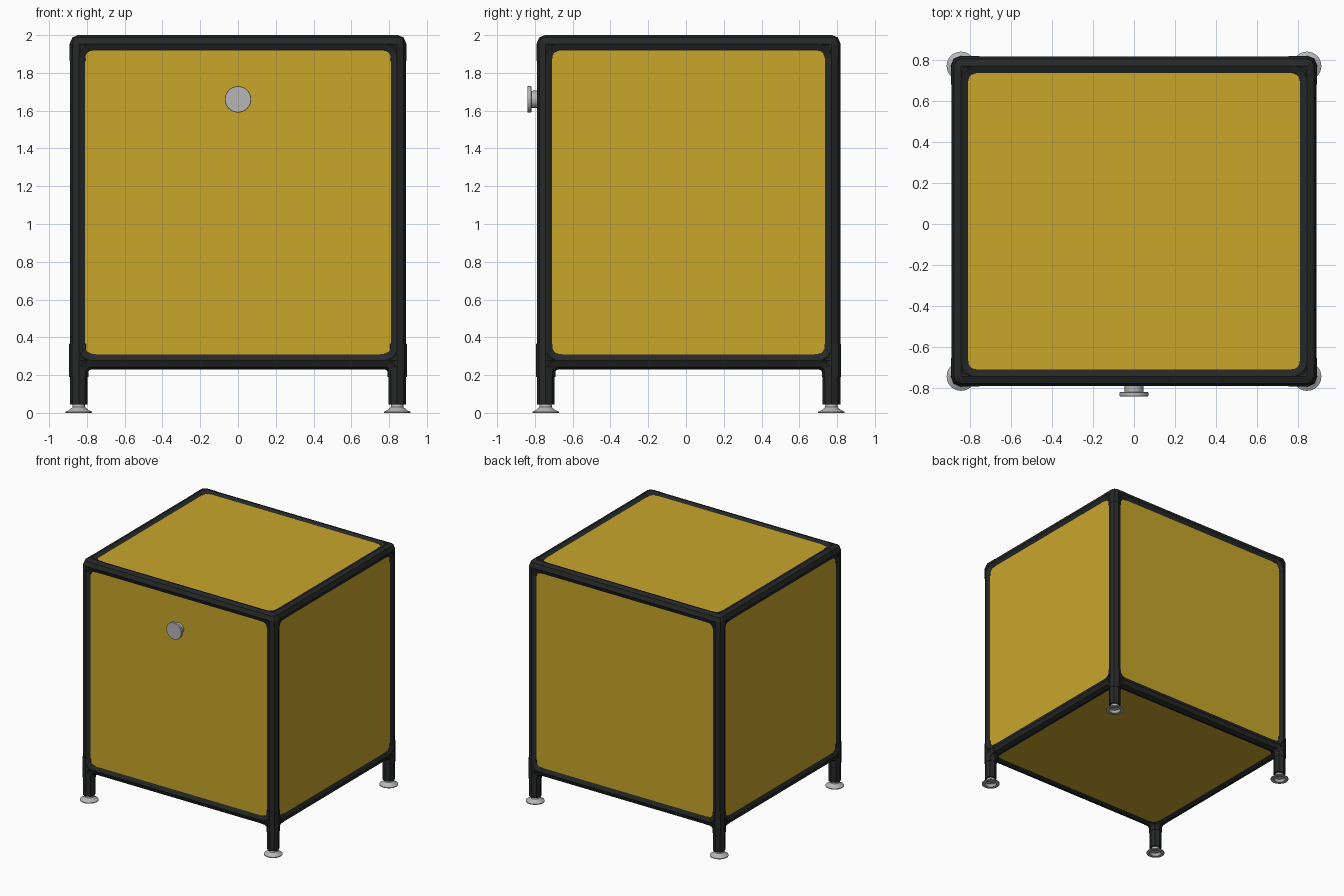
import bpy, bmesh, math
from mathutils import Vector, Matrix

default = bpy.data.objects.get("Cube")
if default:
    bpy.data.objects.remove(default, do_unlink=True)


def material(name, rgb, roughness):
    m = bpy.data.materials.new(name)
    m.use_nodes = True
    m.diffuse_color = (*rgb, 1)
    node = next(n for n in m.node_tree.nodes if n.type == 'BSDF_PRINCIPLED')
    node.inputs["Base Color"].default_value = (*rgb, 1)
    node.inputs["Roughness"].default_value = roughness
    return m


YELLOW = material("mustard yellow", (0.58, 0.38, 0.024), 0.5)
BLACK = material("frame black", (0.019, 0.02, 0.02), 0.5)
GREY = material("light grey", (0.47, 0.47, 0.47), 0.4)

# Frame centre lines and tube radius
X, Y0, Y1, Z0, Z1 = 0.843, -0.743, 0.77, 0.277, 1.953
R = 0.047
FLUSH = R * math.sqrt(0.5)      # panels meet the tubes on their diagonal edges
AXES = [Vector(a) for a in ((1, 0, 0), (0, 1, 0), (0, 0, 1))]


def finish(bm, name, mat, smooth=False):
    bmesh.ops.recalc_face_normals(bm, faces=bm.faces)
    mesh = bpy.data.meshes.new(name)
    bm.to_mesh(mesh)
    bm.free()
    mesh.materials.append(mat)
    ob = bpy.data.objects.new(name, mesh)
    bpy.context.collection.objects.link(ob)
    if smooth:
        bpy.ops.object.select_all(action='DESELECT')
        ob.select_set(True)
        bpy.context.view_layer.objects.active = ob
        bpy.ops.object.shade_smooth_by_angle(angle=math.radians(35))
    return ob


def add_tube(bm, a, b, radius):
    a, b = Vector(a), Vector(b)
    turn = (b - a).to_track_quat('Z', 'Y').to_matrix().to_4x4()
    bmesh.ops.create_cone(bm, cap_ends=True, segments=8, radius1=radius,
                          radius2=radius, depth=(b - a).length,
                          matrix=Matrix.Translation((a + b) / 2) @ turn)


def add_bend(bm, corner, u, v, bend, radius, steps=5):
    """Octagonal quarter bend joining two tubes that leave a corner along u and v."""
    centre, normal, rings = corner + (u + v) * bend, u.cross(v), []
    for i in range(steps + 1):
        a = math.pi / 2 * i / steps
        out = -u * math.cos(a) - v * math.sin(a)
        ring = []
        for k in range(8):
            t = math.pi / 4 * k
            ring.append(bm.verts.new(centre + out * (bend + radius * math.cos(t))
                                     + normal * radius * math.sin(t)))
        rings.append(ring)
    for p, q in zip(rings, rings[1:]):
        for k in range(8):
            n = (k + 1) % 8
            bm.faces.new((p[k], p[n], q[n], q[k]))
    bm.faces.new(rings[0])
    bm.faces.new(rings[-1])


def lathe(name, profile, mat, matrix):
    bm = bmesh.new()
    verts = [bm.verts.new((r, 0, z)) for r, z in profile]
    edges = [bm.edges.new(pair) for pair in zip(verts, verts[1:])]
    bmesh.ops.spin(bm, geom=verts + edges, cent=(0, 0, 0), axis=(0, 0, 1),
                   angle=math.tau, steps=32)
    bmesh.ops.remove_doubles(bm, verts=bm.verts, dist=0.0002)
    bm.transform(matrix)
    return finish(bm, name, mat, smooth=True)


def bar(name, a, b):
    bm = bmesh.new()
    add_tube(bm, a, b, R)
    finish(bm, name, BLACK)


# Horizontal rails
for level, z in (("lower", Z0), ("upper", Z1)):
    bar(f"{level}_front_rail", (-X, Y0, z), (X, Y0, z))
    bar(f"{level}_back_rail", (-X, Y1, z), (X, Y1, z))
    bar(f"{level}_left_rail", (X, Y0, z), (X, Y1, z))
    bar(f"{level}_right_rail", (-X, Y0, z), (-X, Y1, z))

# Posts running down into legs, corner fittings and feet
FOOT = [(0, 0.02), (0.035, 0.02), (0.045, 0), (0.07, 0), (0.07, 0.006),
        (0.05, 0.015), (0.034, 0.03), (0.03, 0.055), (0, 0.055)]
for side, x in (("left", X), ("right", -X)):
    for end, y in (("front", Y0), ("back", Y1)):
        bar(f"{end}_{side}_post", (x, y, 0.045), (x, y, Z1))
        lathe(f"{end}_{side}_foot", FOOT, GREY, Matrix.Translation((x, y, 0)))
        for level, z in (("lower", Z0), ("upper", Z1)):
            bm = bmesh.new()
            corner = Vector((x, y, z))
            inward = [AXES[0] * (-1 if x > 0 else 1),
                      AXES[1] * (-1 if end == "back" else 1),
                      AXES[2] * (1 if level == "lower" else -1)]
            sleeve = R + 0.0015
            bmesh.ops.create_uvsphere(bm, u_segments=8, v_segments=4, radius=sleeve,
                                      matrix=Matrix.Translation(corner))
            for d in inward:
                add_tube(bm, corner, corner + d * 0.09, sleeve)
            for i, j in ((0, 1), (1, 2), (2, 0)):
                add_bend(bm, corner, inward[i], inward[j], 0.075, sleeve)
            if level == "lower":
                add_tube(bm, corner - AXES[2] * 0.087, corner + AXES[2] * 0.087, R + 0.004)
                for d in inward[:2]:
                    add_bend(bm, corner, d, -AXES[2], 0.07, R)
            finish(bm, f"{level}_{end}_{side}_corner", BLACK)


# Six flush panels
def panel(name, low, high):
    low, high = Vector(low), Vector(high)
    bm = bmesh.new()
    bmesh.ops.create_cube(bm, size=1, matrix=Matrix.Translation((low + high) / 2)
                          @ Matrix.Diagonal((*(high - low), 1)))
    finish(bm, name, YELLOW)


T = 0.02
panel("front_door", (-X, Y0 - FLUSH, Z0), (X, Y0 - FLUSH + T, Z1))
panel("back_panel", (-X, Y1 + FLUSH - T, Z0), (X, Y1 + FLUSH, Z1))
panel("left_panel", (X + FLUSH - T, Y0, Z0), (X + FLUSH, Y1, Z1))
panel("right_panel", (-X - FLUSH, Y0, Z0), (-X - FLUSH + T, Y1, Z1))
panel("top_panel", (-X, Y0, Z1 + FLUSH - T), (X, Y1, Z1 + FLUSH))
panel("bottom_panel", (-X, Y0, Z0 - FLUSH), (X, Y1, Z0 - FLUSH + T))

# Door knob: neck and wide disc, turned to face the front
KNOB = [(0, 0), (0.047, 0), (0.045, 0.043), (0.068, 0.043), (0.07, 0.045),
        (0.07, 0.062), (0.068, 0.064), (0, 0.064)]
lathe("door_knob", KNOB, GREY, Matrix.Translation((0, Y0 - FLUSH, 1.66))
      @ Matrix.Rotation(math.pi / 2, 4, 'X'))
